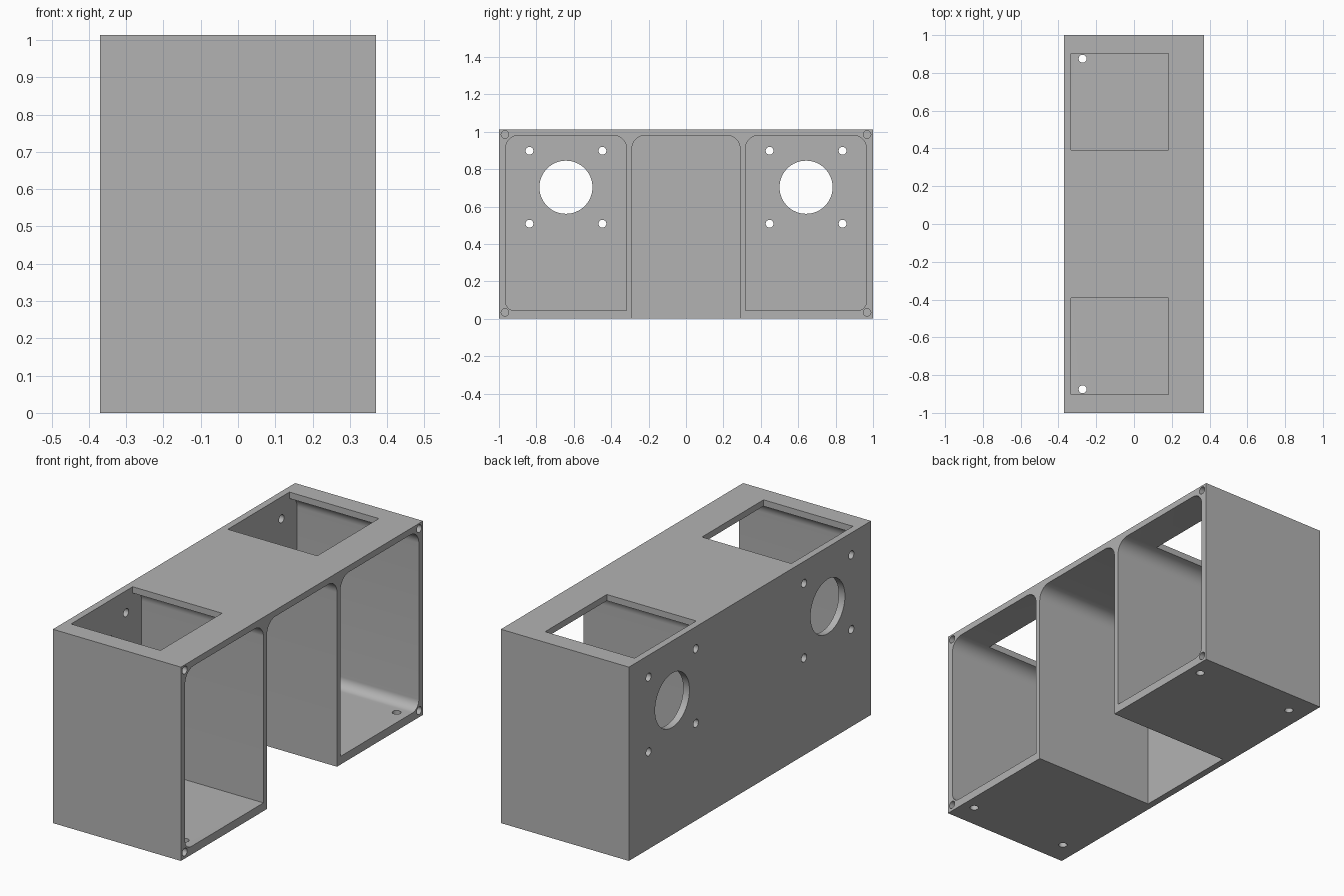
import bpy, bmesh, math
from mathutils import Matrix, Vector

cube = bpy.data.objects.get("Cube")
if cube:
    bpy.data.objects.remove(cube, do_unlink=True)

# Overall sizes
HALF_X, HALF_Y, HEIGHT = 0.37, 1.0, 1.013
BACK = -0.334            # inner face of the rear plate
CEILING, FLOOR = 0.98, 0.043
OUT = 0.1                # overshoot for clean cuts

grey = bpy.data.materials.new("plain_grey")
grey.use_nodes = True
colour = (0.45, 0.45, 0.45, 1)
grey.diffuse_color = colour
grey.node_tree.nodes["Principled BSDF"].inputs["Base Color"].default_value = colour


def make_object(name, bm):
    bmesh.ops.recalc_face_normals(bm, faces=bm.faces)
    mesh = bpy.data.meshes.new(name)
    bm.to_mesh(mesh)
    bm.free()
    mesh.materials.append(grey)
    obj = bpy.data.objects.new(name, mesh)
    bpy.context.collection.objects.link(obj)
    return obj


def box(name, low, high):
    low, high = Vector(low), Vector(high)
    bm = bmesh.new()
    bmesh.ops.create_cube(bm, size=1)
    size = high - low
    bm.transform(Matrix.Translation((low + high) / 2) @ Matrix.Diagonal((*size, 1)))
    return make_object(name, bm)


def rounded_prism(name, y0, y1, z0, z1, radii, x0, x1):
    """Rectangle in y and z, with a radius per corner, extruded along x."""
    corners = [(y0, z0, 1, 1), (y1, z0, -1, 1), (y1, z1, -1, -1), (y0, z1, 1, -1)]
    bm = bmesh.new()
    ring = []
    for i, ((y, z, sy, sz), r) in enumerate(zip(corners, radii)):
        steps = 12 if r else 0
        for k in range(steps + 1):
            a = math.pi + i * math.pi / 2 + k / max(steps, 1) * math.pi / 2
            py = y + sy * r + r * math.cos(a)
            pz = z + sz * r + r * math.sin(a)
            ring.append(bm.verts.new((x0, py, pz)))
    face = bm.faces.new(ring)
    grown = bmesh.ops.extrude_face_region(bm, geom=[face])["geom"]
    moved = [g for g in grown if isinstance(g, bmesh.types.BMVert)]
    bmesh.ops.translate(bm, verts=moved, vec=(x1 - x0, 0, 0))
    return make_object(name, bm)


def rod(name, centre, radius, length, axis, sides=32):
    bm = bmesh.new()
    bmesh.ops.create_cone(bm, cap_ends=True, segments=sides, radius1=radius,
                          radius2=radius, depth=length)
    turn = Matrix.Rotation(math.pi / 2, 4, 'Y') if axis == 'X' else Matrix()
    bm.transform(Matrix.Translation(centre) @ turn)
    return make_object(name, bm)


housing = box("housing", (-HALF_X, -HALF_Y, 0), (HALF_X, HALF_Y, HEIGHT))
cutters = []

# Central channel, open at the bottom and on one side
cutters.append(rounded_prism("channel_cutter", -0.289, 0.289, -OUT, CEILING,
                             (0, 0, 0.07, 0.07), BACK, HALF_X + OUT))

for s in (-1, 1):
    # Side compartment: the bottom corner by the channel stays square
    y0, y1 = sorted((s * 0.318, s * 0.965))
    radii = (0.05, 0, 0.07, 0.07) if s < 0 else (0, 0.05, 0.07, 0.07)
    cutters.append(rounded_prism("compartment_cutter", y0, y1, FLOOR, CEILING,
                                 radii, BACK, HALF_X + OUT))
    # Window in the top
    y0, y1 = sorted((s * 0.393, s * 0.902))
    cutters.append(box("window_cutter", (BACK, y0, 0.9), (0.183, y1, HEIGHT + OUT)))
    # Large round opening with four bolt holes in the rear plate
    cy, cz = s * 0.642, 0.703
    cutters.append(rod("round_cutter", (-HALF_X, cy, cz), 0.142, 0.2, 'X', 64))
    for dy in (-0.195, 0.195):
        for dz in (-0.195, 0.195):
            cutters.append(rod("bolt_cutter", (-HALF_X, cy + dy, cz + dz), 0.021, 0.2, 'X'))
    # Blind screw holes in the corners of the open side
    for z in (0.034, 0.985):
        cutters.append(rod("screw_cutter", (HALF_X, s * 0.968, z), 0.02, 0.3, 'X'))
    # Holes through the floor
    for x in (-0.272, 0.304):
        cutters.append(rod("floor_cutter", (x, s * 0.875, 0), 0.021, 0.2, 'Z'))

# Cut everything out, then drop the helpers
bpy.context.view_layer.objects.active = housing
for cutter in cutters:
    cutter.hide_render = True
    mod = housing.modifiers.new("cut", 'BOOLEAN')
    mod.operation = 'DIFFERENCE'
    mod.solver = 'EXACT'
    mod.object = cutter
    bpy.ops.object.modifier_apply(modifier=mod.name)
for cutter in cutters:
    bpy.data.objects.remove(cutter, do_unlink=True)

for obj in bpy.context.selected_objects:
    obj.select_set(False)
housing.select_set(True)
bpy.ops.object.shade_smooth_by_angle(angle=math.radians(30))
